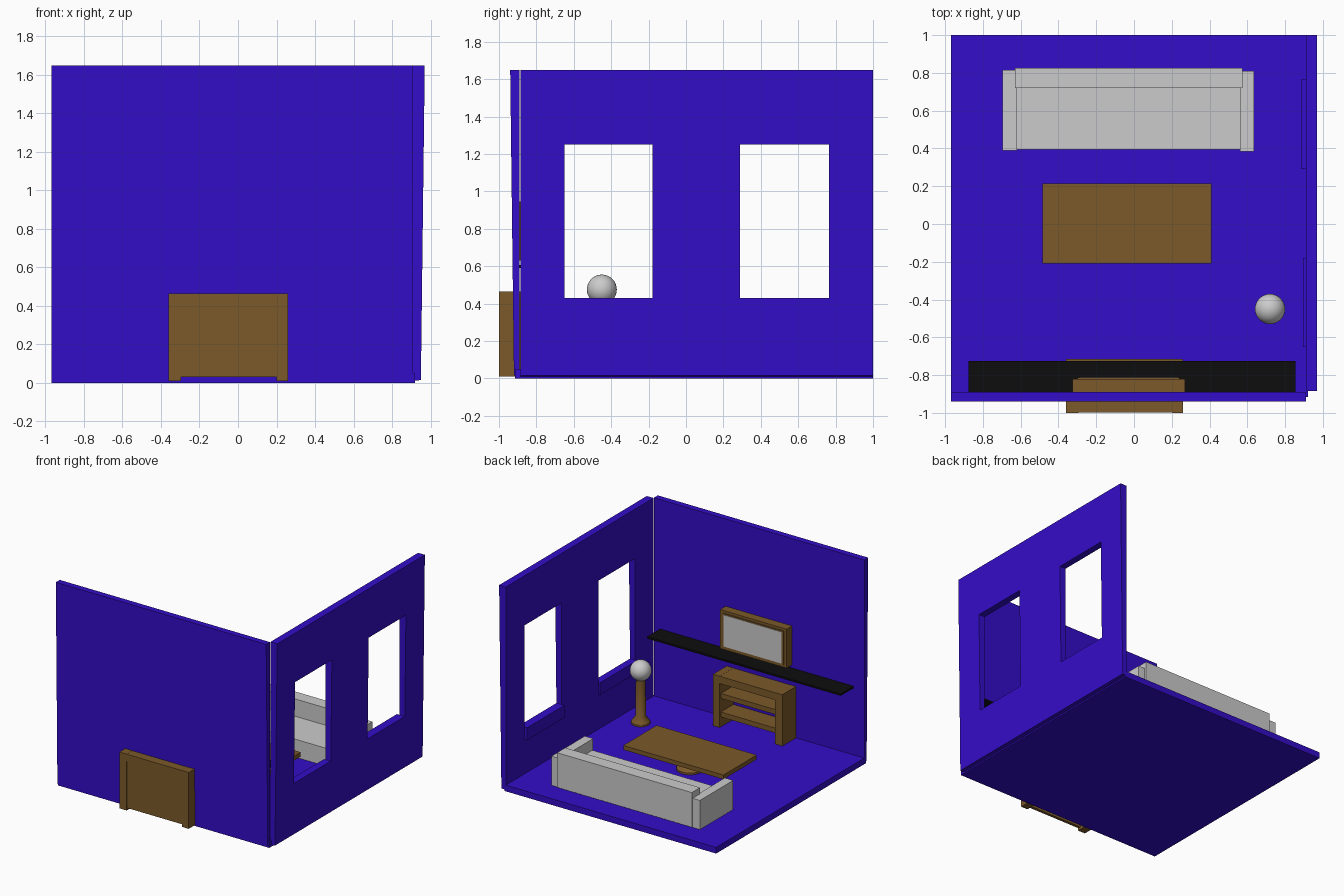
import bpy, bmesh, math

if "Cube" in bpy.data.objects:
    bpy.data.objects.remove(bpy.data.objects["Cube"])


def material(name, rgb):
    m = bpy.data.materials.new(name)
    m.diffuse_color = (*rgb, 1)
    m.use_nodes = True
    m.node_tree.nodes["Principled BSDF"].inputs["Base Color"].default_value = m.diffuse_color
    return m


BLUE = material("blue_paint", (0.034, 0.004, 0.58))
BROWN = material("brown_wood", (0.2, 0.1, 0.023))
BLACK = material("black", (0.004, 0.004, 0.004))


def finish(name, bm, mat=None):
    bmesh.ops.recalc_face_normals(bm, faces=bm.faces)
    mesh = bpy.data.meshes.new(name)
    bm.to_mesh(mesh)
    bm.free()
    ob = bpy.data.objects.new(name, mesh)
    bpy.context.collection.objects.link(ob)
    if mat:
        mesh.materials.append(mat)
    return ob


def prism(name, base, vec, mat=None):
    """Extrude a polygon along a vector."""
    bm = bmesh.new()
    face = bm.faces.new([bm.verts.new(p) for p in base])
    ext = bmesh.ops.extrude_face_region(bm, geom=[face])
    bmesh.ops.translate(bm, vec=vec, verts=[v for v in ext["geom"] if isinstance(v, bmesh.types.BMVert)])
    return finish(name, bm, mat)


def box(name, x, y, z, mat=None):
    base = [(x[0], y[0], z[0]), (x[1], y[0], z[0]), (x[1], y[1], z[0]), (x[0], y[1], z[0])]
    return prism(name, base, (0, 0, z[1] - z[0]), mat)


def lathe(name, centre, profile, mat=None, sides=32):
    """Revolve (radius, z) points around a vertical axis."""
    bm = bmesh.new()
    rings = [[bm.verts.new((centre[0] + r * math.cos(2 * math.pi * i / sides),
                            centre[1] + r * math.sin(2 * math.pi * i / sides), z))
              for i in range(sides)] for r, z in profile]
    for a, b in zip(rings, rings[1:]):
        for i in range(sides):
            j = (i + 1) % sides
            bm.faces.new((a[i], a[j], b[j], b[i]))
    bm.faces.new(rings[0])
    bm.faces.new(rings[-1])
    return smooth(finish(name, bm, mat))


def smooth(ob):
    bpy.ops.object.select_all(action="DESELECT")
    ob.select_set(True)
    bpy.context.view_layer.objects.active = ob
    bpy.ops.object.shade_smooth_by_angle(angle=math.radians(35))
    return ob


# Floor and the two walls, whose outer faces lean slightly
box("floor", (-0.97, 0.92), (-0.915, 1.0), (0, 0.05), BLUE)
prism("front_wall", [(-0.97, -0.89, 0.015), (-0.97, -0.92, 0.015), (-0.97, -0.94, 1.65), (-0.97, -0.89, 1.65)],
      (1.88, 0, 0), BLUE)
right_wall = prism("right_wall", [(0.91, -0.885, 0.01), (0.95, -0.885, 0.015), (0.97, -0.885, 1.65), (0.91, -0.885, 1.65)],
                   (0, 1.885, 0), BLUE)

# Window openings with ledges below them
for side, y0, y1, inner in (("front", -0.65, -0.18, 0.895), ("back", 0.29, 0.765, 0.885)):
    cutter = box(side + "_window_cutter", (0.8, 1.1), (y0, y1), (0.43, 1.25))
    cutter.hide_render = True
    mod = right_wall.modifiers.new("window", "BOOLEAN")
    mod.operation, mod.solver, mod.object = "DIFFERENCE", "EXACT", cutter
    bpy.context.view_layer.objects.active = right_wall
    bpy.ops.object.modifier_apply(modifier=mod.name)
    bpy.data.objects.remove(cutter)
    box(side + "_window_ledge", (inner, 0.93), (y0, y1), (0.33, 0.43), BLUE)

# Sofa
box("sofa_seat", (-0.625, 0.565), (0.395, 0.75), (0.05, 0.195))
box("sofa_back", (-0.63, 0.575), (0.72, 0.825), (0.055, 0.335))
box("sofa_left_arm", (-0.695, -0.62), (0.39, 0.815), (0.05, 0.285))
box("sofa_right_arm", (0.56, 0.635), (0.385, 0.81), (0.05, 0.285))

# Coffee table on a flared pedestal
box("table_top", (-0.485, 0.41), (-0.21, 0.215), (0.17, 0.205), BROWN)
lathe("table_pedestal", (-0.035, 0), [(0.1, 0.05), (0.1, 0.065), (0.05, 0.11), (0.05, 0.18)], BROWN)

# Floor lamp
lathe("lamp_post", (0.72, -0.45), [(0.07, 0.05), (0.07, 0.065), (0.038, 0.11), (0.036, 0.41)], BROWN)
bm = bmesh.new()
bmesh.ops.create_uvsphere(bm, u_segments=32, v_segments=16, radius=0.08)
bmesh.ops.translate(bm, verts=bm.verts, vec=(0.72, -0.45, 0.475))
smooth(finish("lamp_globe", bm))

# Shelf unit that pokes through the front wall
for side, x0, x1 in (("left", -0.36, -0.295), ("right", 0.2, 0.26)):
    box("stand_" + side + "_side", (x0, x1), (-1, -0.715), (0.01, 0.465), BROWN)
box("stand_back", (-0.33, 0.23), (-0.998, -0.975), (0.03, 0.45), BROWN)
box("stand_top", (-0.355, 0.255), (-0.999, -0.716), (0.405, 0.464), BROWN)
for level, z in (("upper", 0.28), ("lower", 0.13)):
    box("stand_" + level + "_shelf", (-0.3, 0.21), (-0.98, -0.73), (z, z + 0.04), BROWN)

# Long wall shelf and the framed screen above it
box("wall_shelf", (-0.875, 0.855), (-0.89, -0.725), (0.59, 0.605), BLACK)
box("screen_frame", (-0.325, 0.27), (-0.9, -0.82), (0.63, 0.945), BROWN)
box("screen_rim", (-0.3, 0.24), (-0.83, -0.813), (0.65, 0.925), BROWN)
box("screen", (-0.285, 0.23), (-0.83, -0.81), (0.66, 0.915))
